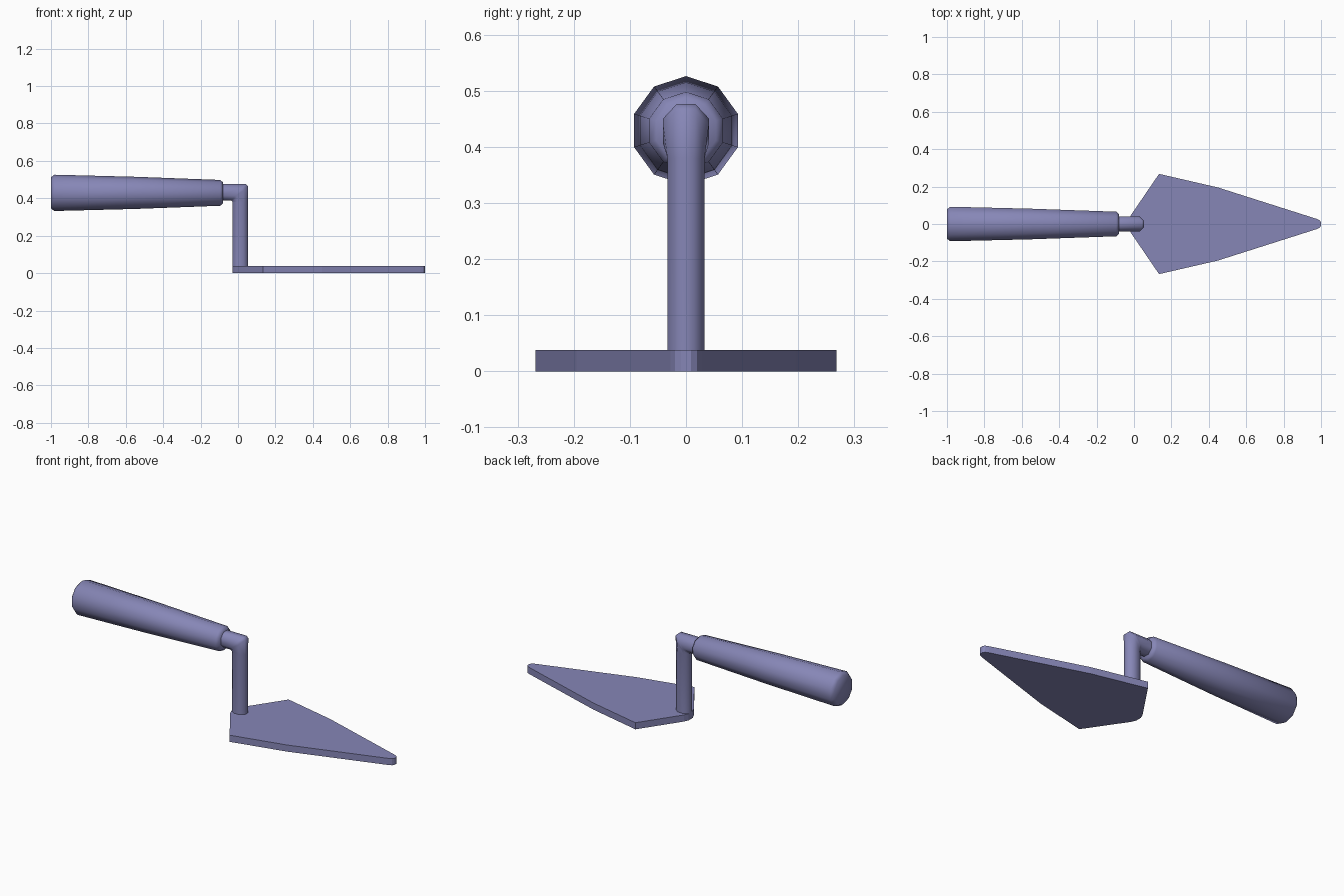
import bpy, math

if "Cube" in bpy.data.objects:
    bpy.data.objects.remove(bpy.data.objects["Cube"])

# Shared slate-violet paint
paint = bpy.data.materials.new("slate_violet")
paint.diffuse_color = (0.24, 0.24, 0.47, 1.0)
paint.use_nodes = True
paint.node_tree.nodes["Principled BSDF"].inputs["Base Color"].default_value = paint.diffuse_color


def add_mesh(name, verts, faces, smooth_angle=None):
    mesh = bpy.data.meshes.new(name)
    mesh.from_pydata(verts, [], faces)
    mesh.materials.append(paint)
    obj = bpy.data.objects.new(name, mesh)
    bpy.context.collection.objects.link(obj)
    bpy.ops.object.select_all(action='DESELECT')
    obj.select_set(True)
    bpy.context.view_layer.objects.active = obj
    bpy.ops.object.mode_set(mode='EDIT')
    bpy.ops.mesh.select_all(action='SELECT')
    bpy.ops.mesh.normals_make_consistent(inside=False)
    bpy.ops.object.mode_set(mode='OBJECT')
    if smooth_angle:
        bpy.ops.object.shade_smooth_by_angle(angle=math.radians(smooth_angle))
    return obj


def loft(name, rings, smooth_angle):
    """Skin equal-sized rings of points and cap both ends."""
    n = len(rings[0])
    verts = [p for ring in rings for p in ring]
    faces = [(r * n + i, r * n + (i + 1) % n, (r + 1) * n + (i + 1) % n, (r + 1) * n + i)
             for r in range(len(rings) - 1) for i in range(n)]
    faces += [tuple(range(n)), tuple(range(len(verts) - n, len(verts)))]
    return add_mesh(name, verts, faces, smooth_angle)


# Handle: ten-sided tapered grip with softened ends
def grip_ring(x, r):
    return [(x, r * math.sin(i * math.tau / 10), 0.429 + r * math.cos(i * math.tau / 10))
            for i in range(10)]


profile = [(-1.0, 0.083), (-0.982, 0.097), (-0.55, 0.086), (-0.095, 0.069), (-0.08, 0.056)]
loft("handle", [grip_ring(x, r) for x, r in profile], 60)


# Shank: octagonal rod bent from the handle down to the blade
def rod_ring(inner, outer, width):
    k = 1 / math.cos(math.pi / 8)
    ring = []
    for i in range(8):
        a = (i + 0.5) * math.tau / 8
        t = 0.5 + 0.5 * k * math.cos(a)
        ring.append((inner[0] + t * (outer[0] - inner[0]), width * k * math.sin(a),
                     inner[1] + t * (outer[1] - inner[1])))
    return ring


shank = [((-0.12, 0.388), (-0.12, 0.476), 0.041),
         ((-0.036, 0.388), (0.042, 0.476), 0.041),
         ((-0.03, 0.383), (0.054, 0.465), 0.041),
         ((-0.03, 0.38), (0.054, 0.38), 0.033),
         ((-0.03, 0.01), (0.054, 0.01), 0.033)]
loft("shank", [rod_ring(*s) for s in shank], 60)

# Blade: flat mirrored outline with thickness
half = [(-0.03, 0.018), (-0.018, 0.045), (0.134, 0.268), (0.45, 0.195),
        (0.975, 0.028), (0.993, 0.02), (1.0, 0.009)]
outline = half + [(x, -y) for x, y in reversed(half)]
loft("blade", [[(x, y, z) for x, y in outline] for z in (0, 0.038)], None)
